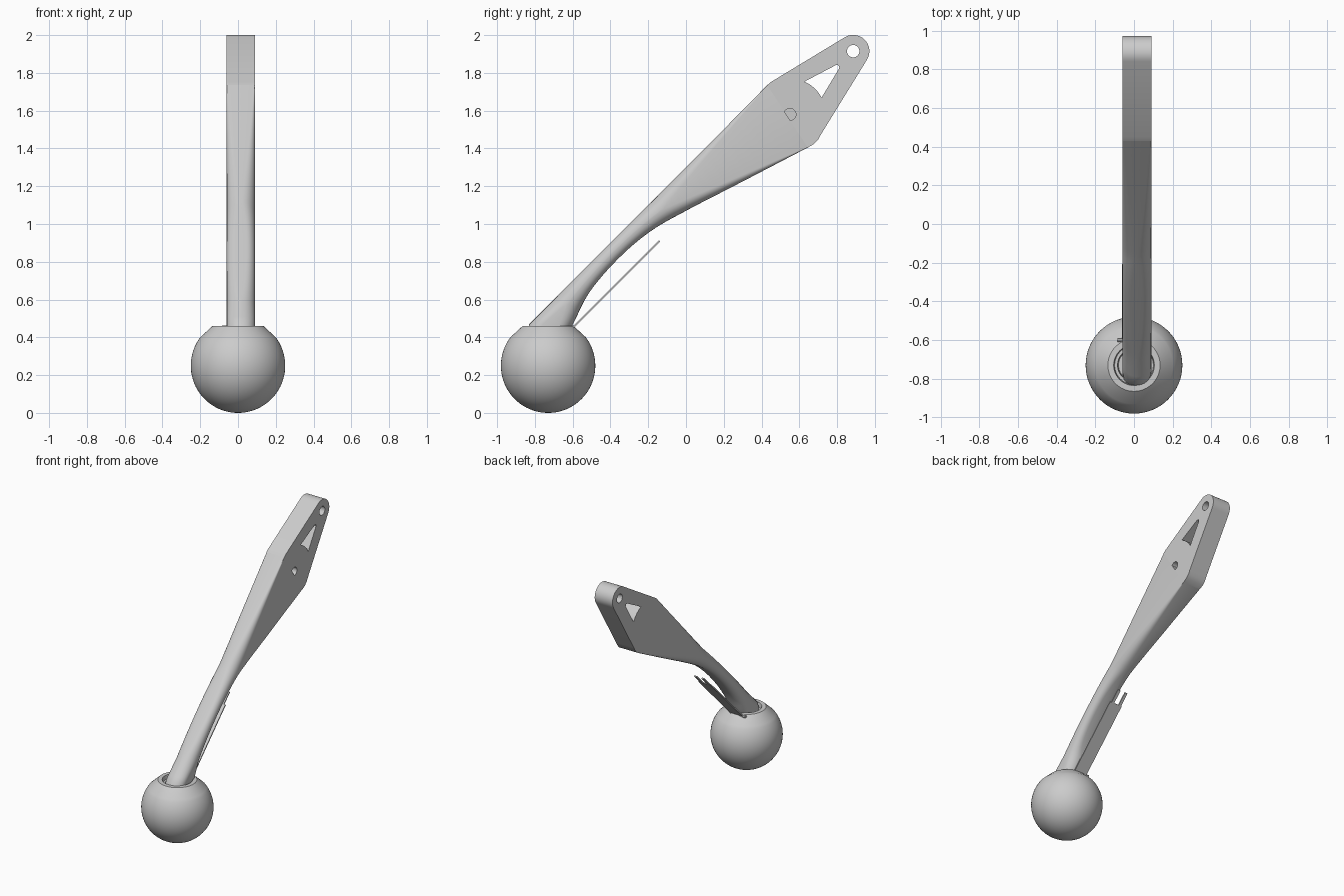
import bpy, bmesh
from math import sin, cos, pi, radians
from mathutils import Vector

if "Cube" in bpy.data.objects:
    bpy.data.objects.remove(bpy.data.objects["Cube"])

gray = bpy.data.materials.new("plain gray")
gray.use_nodes = True
gray.diffuse_color = (0.6, 0.6, 0.6, 1)
gray.node_tree.nodes["Principled BSDF"].inputs["Base Color"].default_value = (0.6, 0.6, 0.6, 1)

MID, HALF = 0.015, 0.075          # arm centre and half width along x
PIN, EYE = (0.55, 1.58), (0.885, 1.915)


def finish(name, bm):
    bmesh.ops.recalc_face_normals(bm, faces=bm.faces)
    mesh = bpy.data.meshes.new(name)
    bm.to_mesh(mesh)
    bm.free()
    ob = bpy.data.objects.new(name, mesh)
    bpy.context.collection.objects.link(ob)
    mesh.materials.append(gray)
    return ob


def smooth(ob):
    bpy.ops.object.select_all(action='DESELECT')
    ob.select_set(True)
    bpy.context.view_layer.objects.active = ob
    bpy.ops.object.shade_smooth_by_angle(angle=radians(32))


def skin(name, rings):
    """Bridge equal closed rings and cap both ends."""
    bm = bmesh.new()
    loops = [[bm.verts.new(p) for p in ring] for ring in rings]
    n = len(loops[0])
    for a, b in zip(loops, loops[1:]):
        for i in range(n):
            j = (i + 1) % n
            bm.faces.new((a[i], a[j], b[j], b[i]))
    bm.faces.new(loops[0])
    bm.faces.new(loops[-1])
    return finish(name, bm)


def extrude(name, outline, x0, x1):
    return skin(name, [[(x, y, z) for y, z in outline] for x in (x0, x1)])


def arc(centre, r, start, end, steps):
    return [(centre[0] + r * cos(radians(start + (end - start) * i / steps)),
             centre[1] + r * sin(radians(start + (end - start) * i / steps)))
            for i in range(steps + 1)]


# Ball with a bevelled collar and a stepped socket
profile = [(0.25 * sin(a), 0.25 - 0.25 * cos(a))
           for a in [0.005 + i * 2.209 / 28 for i in range(29)]]
profile += [(0.135, 0.46), (0.105, 0.46), (0.1, 0.43), (0.085, 0.43), (0.08, 0.36)]
ball = skin("ball", [[(r * cos(i * pi / 32), -0.73 + r * sin(i * pi / 32), z)
                      for i in range(64)] for r, z in profile])
smooth(ball)

# Tapered shank: upper edge y z, lower edge y z, corner radius
stations = [
    (-0.86, 0.36, -0.66, 0.36, 0.07),
    (-0.83, 0.47, -0.60, 0.466, 0.072),
    (-0.585, 0.715, -0.51, 0.64, 0.07),
    (-0.42, 0.88, -0.36, 0.815, 0.07),
    (-0.265, 1.035, -0.19, 0.96, 0.07),
    (-0.115, 1.185, 0.0, 1.07, 0.06),
    (0.10, 1.40, 0.29, 1.22, 0.035),
    (0.43, 1.735, 0.645, 1.405, 0.003),
]


def section(s):
    top, low = Vector(s[:2]), Vector(s[2:4])
    mid, half = (top + low) / 2, (top - low).length / 2
    axis = (top - low).normalized()
    r = min(s[4], half * 0.97)
    ring = []
    for q, (sx, su) in enumerate(((1, 1), (-1, 1), (-1, -1), (1, -1))):
        for k in range(7):
            a = (q + k / 6) * pi / 2
            p = mid + axis * (su * (half - r) + r * sin(a))
            ring.append((MID + sx * (HALF - r) + r * cos(a), p.x, p.y))
    return ring


rows = [Vector(s) for s in stations]
rings = [section(rows[0])]
for i in range(1, len(rows) - 1):
    a, b, c = rows[i - 1], rows[i], rows[i + 1]
    d = rows[min(i + 2, len(rows) - 1)]
    if i == 1:
        a = b * 2 - c
    if i == len(rows) - 2:
        d = c * 2 - b
    for k in range(6):
        t = k / 6
        rings.append(section(b + (c - a) * (t / 2) + (a * 2 - b * 5 + c * 4 - d) * (t * t / 2)
                             + (b * 3 - a - c * 3 + d) * (t ** 3 / 2)))
rings.append(section(rows[-1]))
smooth(skin("shank", rings))

# Flat head plate with a rounded tip
outline = [(0.43, 1.735), (0.45, 1.752)] + arc(EYE, 0.086, 122, -32, 16)
outline += [(0.715, 1.475), (0.70, 1.448), (0.677, 1.423), (0.645, 1.405)]
head = extrude("head", outline, MID - HALF, MID + HALF)

# Holes: tip eye, curved triangular window, blind pin hole
window = arc(PIN, 0.19, 66, 28, 10) + [(0.812, 1.826), (0.808, 1.84), (0.795, 1.842)]
cutters = [
    extrude("eye_cutter", arc(EYE, 0.033, 0, 345, 23), -0.3, 0.3),
    extrude("window_cutter", window, -0.3, 0.3),
    extrude("pin_cutter", arc(PIN, 0.032, 0, 345, 23), MID - 0.04, 0.3),
]
bpy.context.view_layer.objects.active = head
for cutter in cutters:
    cutter.hide_render = True
    mod = head.modifiers.new("cut", 'BOOLEAN')
    mod.operation, mod.solver, mod.object = 'DIFFERENCE', 'EXACT', cutter
    bpy.ops.object.modifier_apply(modifier=mod.name)
for cutter in cutters:
    bpy.data.objects.remove(cutter)
smooth(head)


# Thin forked strip under the shank
def strip(name, x0, x1, y0, y1):
    t = 0.003
    side = [(y0 - t, y0 + 1.05 + t), (y0 + t, y0 + 1.05 - t),
            (y1 + t, y1 + 1.05 - t), (y1 - t, y1 + 1.05 + t)]
    return extrude(name, side, x0, x1)


strip("strip", -0.062, 0.042, -0.60, -0.21)
for name, x in (("left_prong", 0.018), ("right_prong", -0.045)):
    strip(name, x - 0.011, x + 0.011, -0.21, -0.14)
extrude("strip_foot", arc((-0.6, 0.452), 0.011, 0, 315, 7), -0.085, 0.042)
